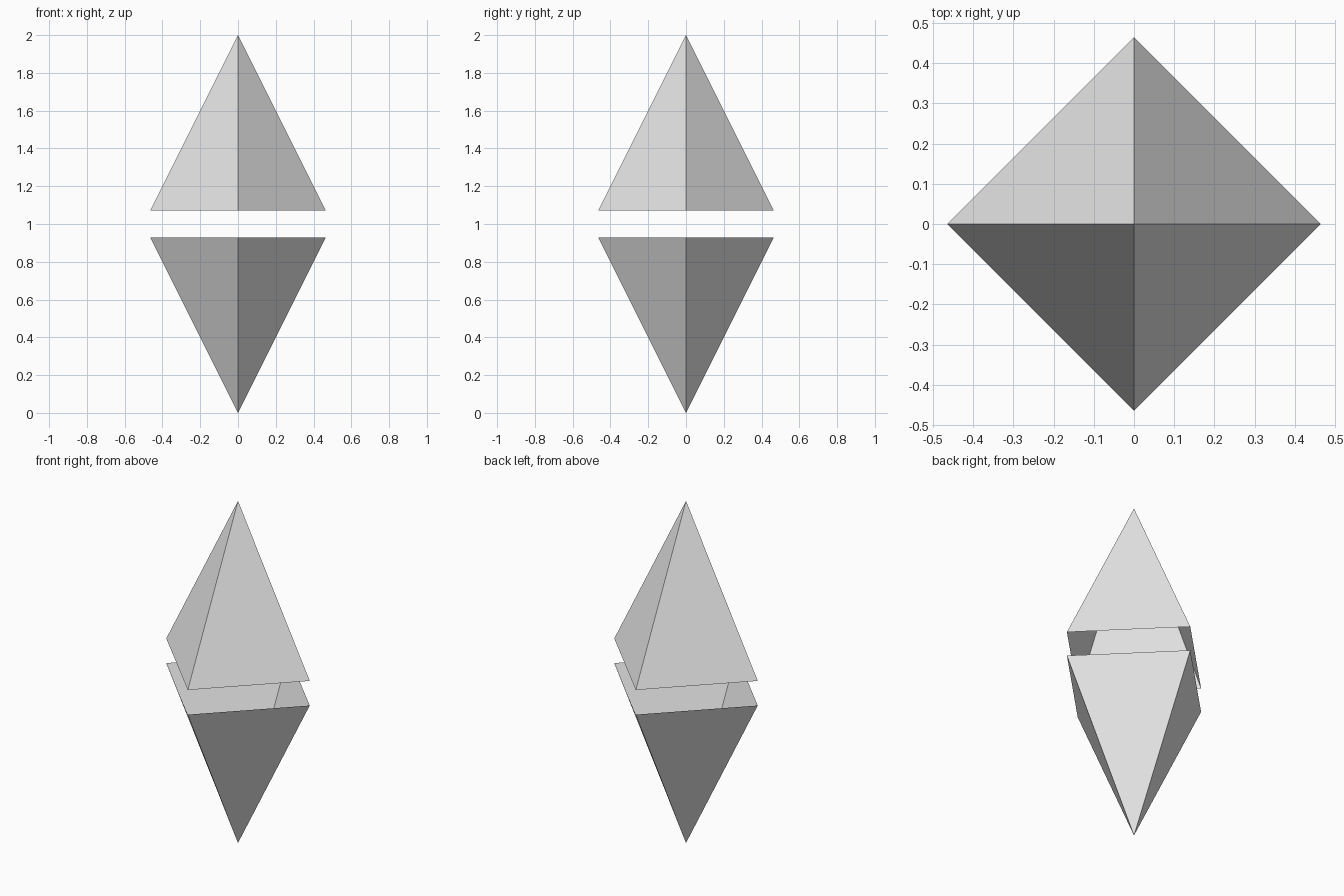
import bpy
import bmesh
from mathutils import Matrix

cube = bpy.data.objects.get("Cube")
if cube:
    bpy.data.objects.remove(cube, do_unlink=True)

RADIUS = 0.464
HEIGHT = 0.928
TOP = 2.0

# One plain grey for both halves
grey = bpy.data.materials.new("light grey")
grey.use_nodes = True
colour = (0.8, 0.8, 0.8, 1.0)
grey.diffuse_color = colour
grey.node_tree.nodes["Principled BSDF"].inputs["Base Color"].default_value = colour


def open_pyramid(name, base_z, direction):
    """Four-sided shell with an open base; direction is +1 (point up) or -1."""
    bm = bmesh.new()
    bmesh.ops.create_cone(bm, cap_ends=False, segments=4, radius1=RADIUS,
                          radius2=0, depth=HEIGHT,
                          matrix=Matrix.Translation((0, 0, HEIGHT / 2)))
    # Merge the point, then flip the shell if it hangs downwards
    bmesh.ops.remove_doubles(bm, verts=bm.verts, dist=0.001)
    for v in bm.verts:
        v.co.z *= direction
    if direction < 0:
        bmesh.ops.reverse_faces(bm, faces=bm.faces)
    mesh = bpy.data.meshes.new(name)
    bm.to_mesh(mesh)
    bm.free()
    mesh.materials.append(grey)
    obj = bpy.data.objects.new(name, mesh)
    obj.location.z = base_z
    bpy.context.collection.objects.link(obj)


# Two shells with a gap between their open bases
open_pyramid("upper_pyramid", TOP - HEIGHT, 1)
open_pyramid("lower_pyramid", HEIGHT, -1)
